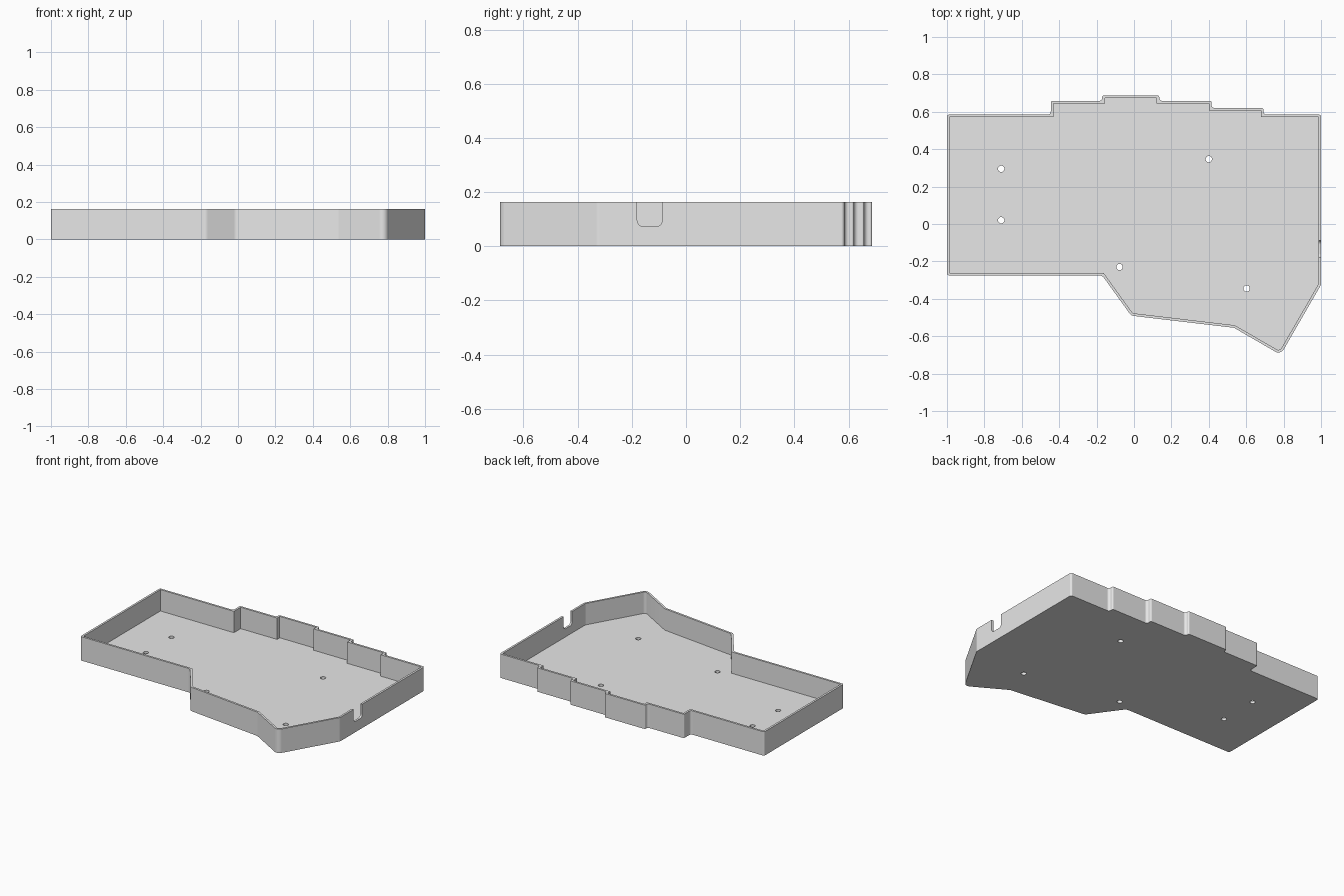
import bpy, bmesh, math
from mathutils import Matrix, Vector

cube = bpy.data.objects.get("Cube")
if cube:
    bpy.data.objects.remove(cube, do_unlink=True)

HEIGHT, FLOOR, WALL = 0.163, 0.017, 0.014

grey = bpy.data.materials.new("light grey")
grey.use_nodes = True
grey.diffuse_color = (0.8, 0.8, 0.8, 1)
grey.node_tree.nodes["Principled BSDF"].inputs["Base Color"].default_value = (0.8, 0.8, 0.8, 1)


def rounded(corners, steps=6):
    """Turn (x, y, radius) corners into an outline with arc fillets."""
    out = []
    for i, (x, y, r) in enumerate(corners):
        p = Vector((x, y))
        if r == 0:
            out.append(p)
            continue
        a = (Vector(corners[i - 1][:2]) - p).normalized()
        b = (Vector(corners[(i + 1) % len(corners)][:2]) - p).normalized()
        half = a.angle(b) / 2
        centre = p + (a + b).normalized() * r / math.sin(half)
        start = p + a * r / math.tan(half) - centre
        end = p + b * r / math.tan(half) - centre
        sweep = math.atan2(start.cross(end), start.dot(end))
        for k in range(steps + 1):
            out.append(centre + Matrix.Rotation(sweep * k / steps, 2) @ start)
    return out


def inset(corners, t):
    """Move every edge of an anticlockwise outline inward by t."""
    out = []
    for i, (x, y, r) in enumerate(corners):
        p = Vector((x, y))
        d1 = (p - Vector(corners[i - 1][:2])).normalized()
        d2 = (Vector(corners[(i + 1) % len(corners)][:2]) - p).normalized()
        n1, n2 = Vector((-d1.y, d1.x)), Vector((-d2.y, d2.x))
        q = p + (n1 + n2) * t / (1 + n1.dot(n2))
        out.append((q.x, q.y, max(r - t, 0) if d1.cross(d2) > 0 else 0))
    return out


def prism(name, outline, low, high, matrix=Matrix.Identity(4)):
    bm = bmesh.new()
    base = bm.faces.new([bm.verts.new((p[0], p[1], low)) for p in outline])
    top = bmesh.ops.extrude_face_region(bm, geom=[base])["geom"]
    bmesh.ops.translate(bm, vec=(0, 0, high - low),
                        verts=[g for g in top if isinstance(g, bmesh.types.BMVert)])
    bmesh.ops.recalc_face_normals(bm, faces=bm.faces)
    bm.transform(matrix)
    mesh = bpy.data.meshes.new(name)
    bm.to_mesh(mesh)
    bm.free()
    mesh.materials.append(grey)
    obj = bpy.data.objects.new(name, mesh)
    bpy.context.collection.objects.link(obj)
    return obj


# Case outline, anticlockwise from the front right corner: x, y, fillet radius
front = [(-1, -0.275, 0.012), (-0.17, -0.275, 0.03), (-0.015, -0.49, 0.03),
         (0.535, -0.555, 0.03), (0.784, -0.699, 0.033), (1, -0.325, 0.03)]

# Stepped back edge: x of each riser with the heights before and after it
back = [(1, 0.585, 0.012)]
level = 0.585
for x, y in [(0.692, 0.62), (0.415, 0.658), (0.135, 0.687),
             (-0.17, 0.658), (-0.445, 0.585)]:
    rising = y > level
    back += [(x, level, 0.016 if rising else 0.008), (x, y, 0.008 if rising else 0.016)]
    level = y
back.append((-1, 0.585, 0.012))
corners = front + back

tray = prism("case_tray", rounded(corners), 0, HEIGHT)

# Hollow inside the thin wall
cutters = [prism("cavity_cutter", rounded(inset(corners, WALL)), FLOOR, 0.4)]

# Screw holes through the floor
for x, y in [(-0.71, 0.295), (-0.71, 0.02), (0.4, 0.347), (-0.077, -0.23), (0.602, -0.345)]:
    ring = [(x + 0.017 * math.cos(a), y + 0.017 * math.sin(a))
            for a in (math.tau * k / 24 for k in range(24))]
    cutters.append(prism("hole_cutter", ring, -0.1, 0.1))

# Round-bottomed cable notch in the left wall
notch = rounded([(-0.18, 0.073, 0.022), (-0.088, 0.073, 0.022),
                 (-0.088, 0.3, 0), (-0.18, 0.3, 0)])
sideways = Matrix(((0, 0, 1, 0), (1, 0, 0, 0), (0, 1, 0, 0), (0, 0, 0, 1)))
cutters.append(prism("notch_cutter", notch, 0.95, 1.05, sideways))

for cutter in cutters:
    cutter.hide_render = True
    mod = tray.modifiers.new(cutter.name, "BOOLEAN")
    mod.operation, mod.solver, mod.object = "DIFFERENCE", "EXACT", cutter

# Bake the cuts and drop the cutters
bpy.context.view_layer.update()
graph = bpy.context.evaluated_depsgraph_get()
baked = bpy.data.meshes.new_from_object(tray.evaluated_get(graph))
tray.modifiers.clear()
tray.data = baked
for cutter in cutters:
    bpy.data.objects.remove(cutter, do_unlink=True)

# Smooth fillets, flat walls
bpy.ops.object.select_all(action="DESELECT")
tray.select_set(True)
bpy.context.view_layer.objects.active = tray
bpy.ops.object.shade_smooth_by_angle(angle=math.radians(30))
weighted = tray.modifiers.new("even_shading", "WEIGHTED_NORMAL")
weighted.keep_sharp = True
